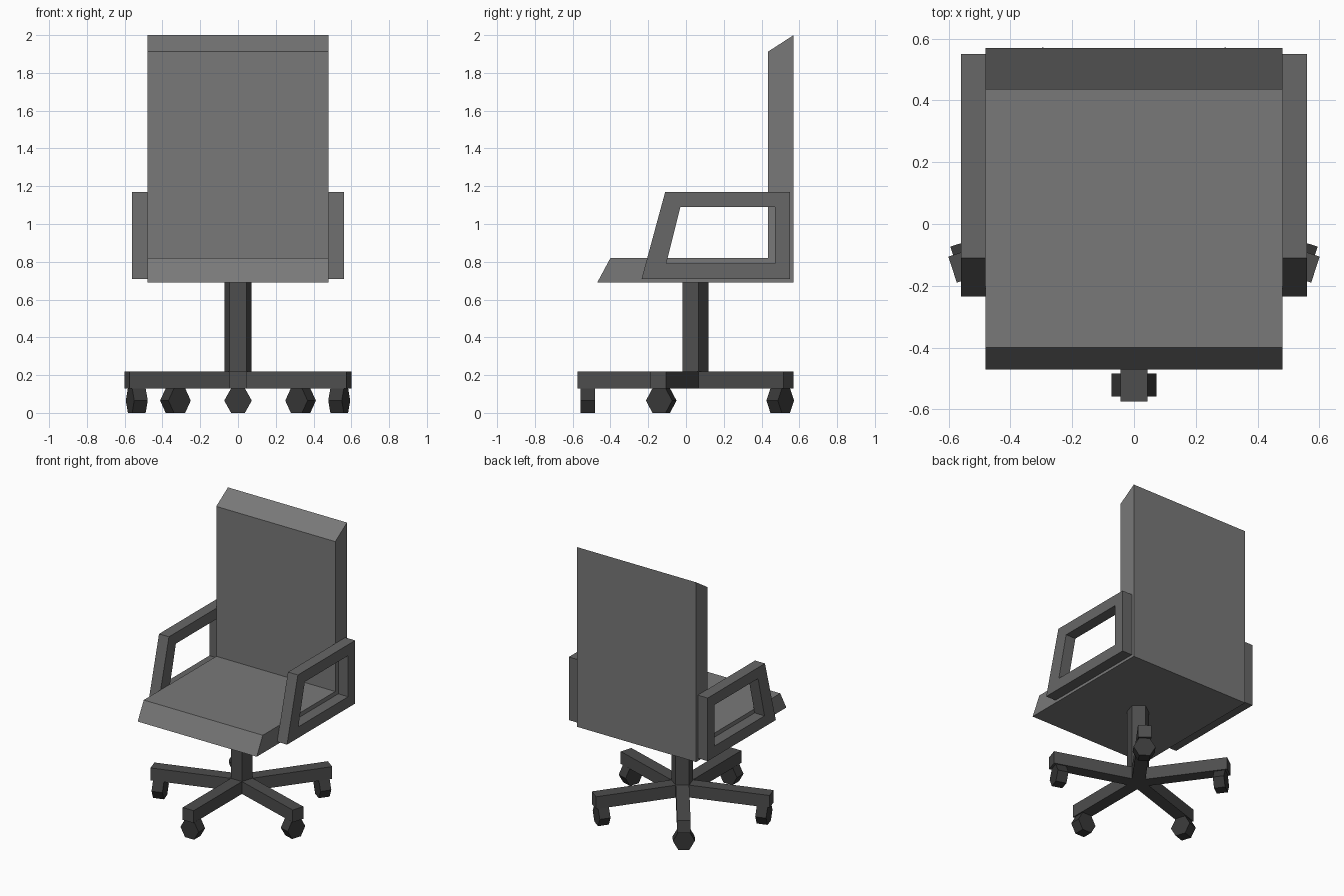
import bpy, bmesh
from math import sin, cos, pi
from mathutils import Matrix

if "Cube" in bpy.data.objects:
    bpy.data.objects.remove(bpy.data.objects["Cube"])

HUB_Y = 0.043
HUB_R = 0.0755
ARM_REACH = 0.617


def material(name, value):
    mat = bpy.data.materials.new(name)
    mat.diffuse_color = (value, value, value, 1)
    mat.use_nodes = True
    mat.node_tree.nodes["Principled BSDF"].inputs["Base Color"].default_value = mat.diffuse_color
    return mat


UPHOLSTERY = material("grey_upholstery", 0.19)
ARM_PLASTIC = material("dark_arm_plastic", 0.135)
BASE_PLASTIC = material("dark_base_plastic", 0.075)
CASTER_RUBBER = material("caster_rubber", 0.04)


def finish(bm, name, mat):
    bmesh.ops.recalc_face_normals(bm, faces=bm.faces)
    mesh = bpy.data.meshes.new(name)
    bm.to_mesh(mesh)
    bm.free()
    mesh.materials.append(mat)
    obj = bpy.data.objects.new(name, mesh)
    bpy.context.collection.objects.link(obj)
    return obj


def extrude(bm, faces, offset):
    """Extrude a face region, keeping the starting faces as the closing cap."""
    geom = bmesh.ops.extrude_face_region(bm, geom=faces, use_keep_orig=True)["geom"]
    verts = [g for g in geom if isinstance(g, bmesh.types.BMVert)]
    bmesh.ops.translate(bm, verts=verts, vec=offset)


def prism(name, points, offset, mat):
    bm = bmesh.new()
    face = bm.faces.new([bm.verts.new(p) for p in points])
    extrude(bm, [face], offset)
    return finish(bm, name, mat)


# Seat and backrest: one L-shaped side profile swept across the width
profile = [(-0.47, 0.69), (0.57, 0.69), (0.57, 2.0), (0.435, 1.913),
           (0.435, 0.82), (-0.40, 0.82)]
prism("seat_and_back", [(-0.48, y, z) for y, z in profile], (0.96, 0, 0), UPHOLSTERY)

# Armrests: slanted frame with an opening, mirrored across x
outer = [(-0.235, 0.71), (0.55, 0.71), (0.55, 1.17), (-0.11, 1.17)]
inner = [(-0.105, 0.79), (0.47, 0.79), (0.47, 1.09), (-0.03, 1.09)]
bm = bmesh.new()
vo = [bm.verts.new((0.48, y, z)) for y, z in outer]
vi = [bm.verts.new((0.48, y, z)) for y, z in inner]
ring = [bm.faces.new((vo[i], vo[(i + 1) % 4], vi[(i + 1) % 4], vi[i])) for i in range(4)]
extrude(bm, ring, (0.08, 0, 0))
armrest = finish(bm, "armrests", ARM_PLASTIC)
armrest.modifiers.new("mirror", "MIRROR").use_mirror_merge = False

# Pentagonal column, one flat side facing each leg
pentagon = [(HUB_R * sin(a), HUB_Y - HUB_R * cos(a), 0.13)
            for a in [(2 * i + 1) * pi / 5 for i in range(5)]]
prism("column", pentagon, (0, 0, 0.56), BASE_PLASTIC)

# Five legs, each with a six-sided caster whose axis points outward
half = HUB_R * sin(pi / 5)
start = HUB_R * cos(pi / 5)
for i in range(5):
    turn = Matrix.Translation((0, HUB_Y, 0)) @ Matrix.Rotation(2 * pi * i / 5, 4, "Z")
    leg = [(-half, -start, 0.13), (half, -start, 0.13),
           (half, -start, 0.22), (-half, -start, 0.22)]
    prism(f"leg_{i + 1}", leg, (0, start - ARM_REACH, 0), BASE_PLASTIC).matrix_world = turn
    hexagon = [(0.073 * cos(k * pi / 3), -0.526, 0.065 + 0.075 * sin(k * pi / 3))
               for k in range(6)]
    prism(f"caster_{i + 1}", hexagon, (0, -0.075, 0), CASTER_RUBBER).matrix_world = turn
